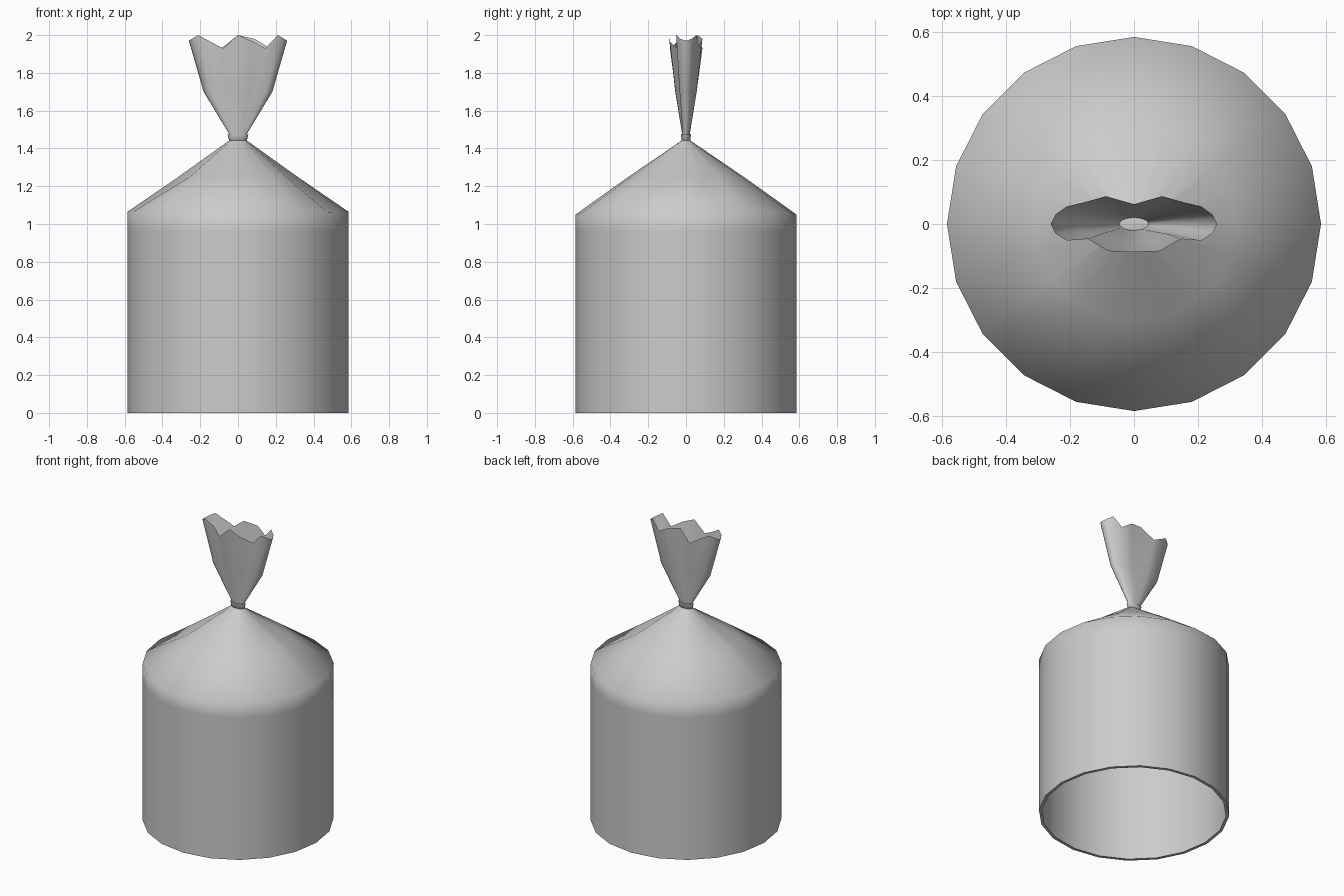
import bpy, bmesh
from math import sin, cos, pi, radians

if "Cube" in bpy.data.objects:
    bpy.data.objects.remove(bpy.data.objects["Cube"])

N = 20
R = 0.585


def ellipse(rx, ry, z):
    return [(rx * cos(2 * pi * i / N), ry * sin(2 * pi * i / N), z) for i in range(N)]


def loft(name, rings, cap_top=False):
    bm = bmesh.new()
    loops = [[bm.verts.new(p) for p in ring] for ring in rings]
    for a, b in zip(loops, loops[1:]):
        for i in range(N):
            j = (i + 1) % N
            bm.faces.new((a[i], a[j], b[j], b[i]))
    if cap_top:
        bm.faces.new(loops[-1])
    me = bpy.data.meshes.new(name)
    bm.to_mesh(me)
    bm.free()
    ob = bpy.data.objects.new(name, me)
    bpy.context.collection.objects.link(ob)
    bpy.ops.object.select_all(action='DESELECT')
    bpy.context.view_layer.objects.active = ob
    ob.select_set(True)
    bpy.ops.object.shade_smooth_by_angle(angle=radians(62))
    return ob


# sack body: open base with thin inner lip, straight wall, pleated cone, neck
shoulder = [(x, y, 1.05 + 0.015 * abs(x) / R) for x, y, _ in ellipse(R, R, 0)]
pleats = []
for i, (x, y, z) in enumerate(ellipse(0.315, 0.305, 1.25)):
    valley = i in (1, 9, 11, 19)
    pleats.append((x, y, z - (0.03 if valley else 0)))
loft("sack_body", [ellipse(R - 0.02, R - 0.02, 0), ellipse(R, R, 0),
                   ellipse(R, R, 0.96), shoulder, pleats, ellipse(0.042, 0.018, 1.445)])

# gathered mouth above the tie, with a ragged rim
rim = [(0.26, 0, 1.97), (0.245, 0.03, 1.98), (0.21, 0.055, 2.0), (0.155, 0.068, 1.94),
       (0.088, 0.087, 1.98), (0, 0.062, 2.0), (-0.088, 0.087, 1.93), (-0.155, 0.068, 1.97),
       (-0.21, 0.055, 2.0), (-0.245, 0.03, 1.98), (-0.26, 0, 1.97), (-0.245, -0.03, 1.98),
       (-0.21, -0.052, 2.0), (-0.145, -0.047, 1.965), (-0.08, -0.085, 1.93), (0, -0.088, 2.0),
       (0.08, -0.085, 1.965), (0.145, -0.047, 1.93), (0.21, -0.052, 2.0), (0.245, -0.03, 1.98)]
middle = [(x * 0.7, y * 0.65, 1.70) for x, y, z in rim]
loft("gathered_mouth", [ellipse(0.042, 0.018, 1.445), ellipse(0.046, 0.02, 1.475), middle, rim])

# tie band around the neck, closed on top
loft("neck_tie", [ellipse(0.04, 0.019, 1.435), ellipse(0.046, 0.023, 1.437),
                  ellipse(0.055, 0.026, 1.473), ellipse(0.04, 0.019, 1.475)], cap_top=True)
